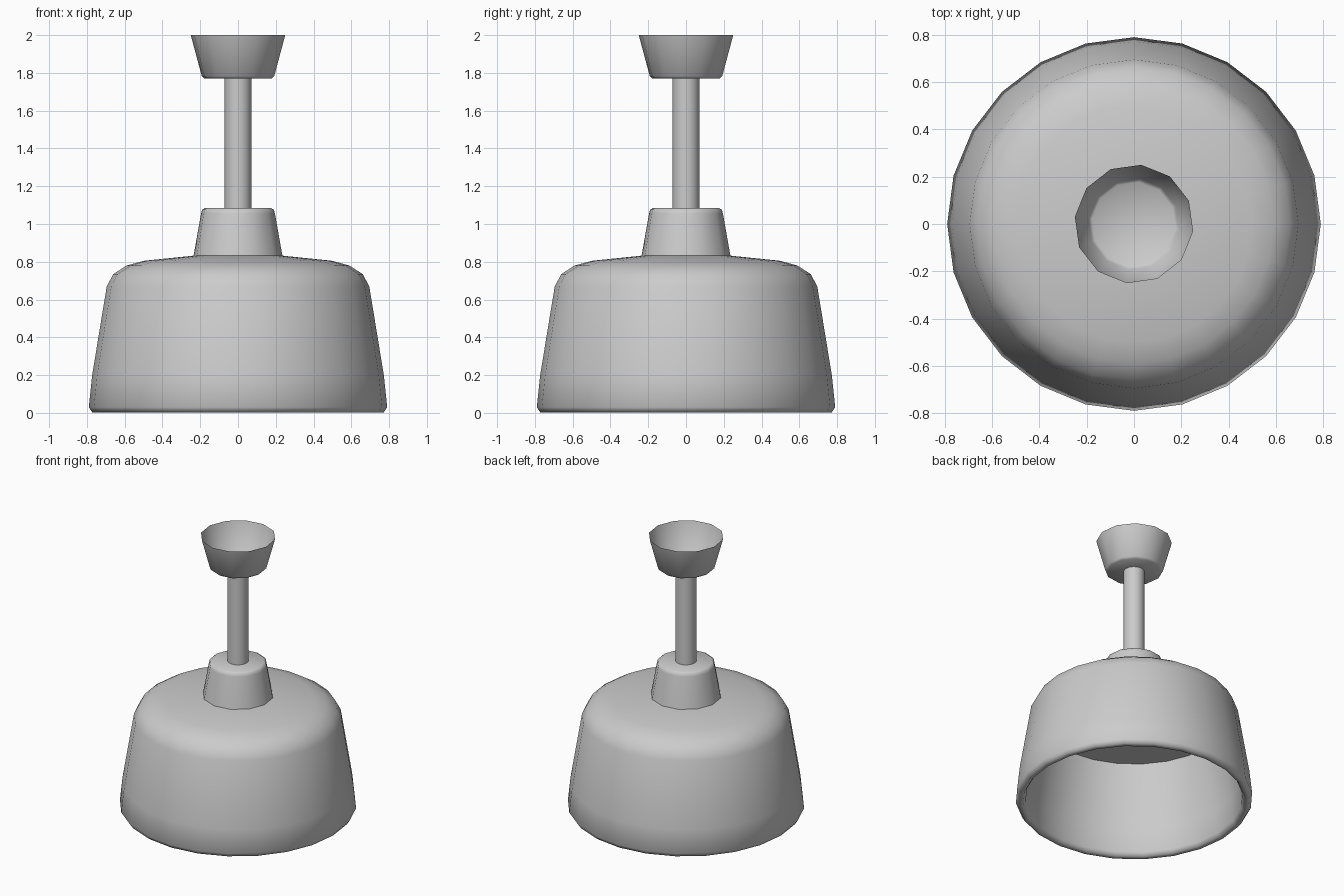
import bpy, bmesh, math

if "Cube" in bpy.data.objects:
    bpy.data.objects.remove(bpy.data.objects["Cube"])


def lathe(name, profile, sides, offset_deg=0, angle=60):
    """Revolve an (r, z) profile about z; r = 0 points become a pole."""
    bm = bmesh.new()
    rings = []
    for r, z in profile:
        if r == 0:
            rings.append([bm.verts.new((0, 0, z))] * sides)
        else:
            ring = []
            for i in range(sides):
                a = math.radians(offset_deg) + 2 * math.pi * i / sides
                ring.append(bm.verts.new((r * math.cos(a), r * math.sin(a), z)))
            rings.append(ring)
    for lo, hi in zip(rings, rings[1:]):
        for i in range(sides):
            j = (i + 1) % sides
            corners = list(dict.fromkeys((lo[i], lo[j], hi[j], hi[i])))
            bm.faces.new(corners)
    bmesh.ops.recalc_face_normals(bm, faces=bm.faces)
    mesh = bpy.data.meshes.new(name)
    bm.to_mesh(mesh)
    bm.free()
    obj = bpy.data.objects.new(name, mesh)
    bpy.context.collection.objects.link(obj)
    bpy.context.view_layer.objects.active = obj
    bpy.ops.object.select_all(action='DESELECT')
    obj.select_set(True)
    bpy.ops.object.shade_smooth_by_angle(angle=math.radians(angle))
    return obj


# Hollow lamp shade: rounded thick rim, straight inner wall, flat ceiling inside
inner = [(0.742, 0.003), (0.725, 0.03), (0.712, 0.2), (0.64, 0.66), (0, 0.66)]
outer = [(0.772, 0.003), (0.79, 0.03), (0.772, 0.2), (0.695, 0.67),
         (0.66, 0.735), (0.59, 0.78), (0.5, 0.805), (0.23, 0.833), (0, 0.838)]
lathe("lamp_shade", inner[::-1] + outer, 24, angle=70)

# Tapered collar on top of the shade
lathe("shade_collar", [(0.237, 0.832), (0.197, 1.055), (0.192, 1.075),
                       (0.175, 1.085), (0, 1.085)], 12, -7)

# Hanging rod
lathe("hanging_rod", [(0.071, 1.085), (0.071, 1.77)], 16)

# Ceiling cup, open at the top
lathe("ceiling_cup", [(0, 1.77), (0.178, 1.77), (0.193, 1.782), (0.252, 2.0)], 12, -7)
